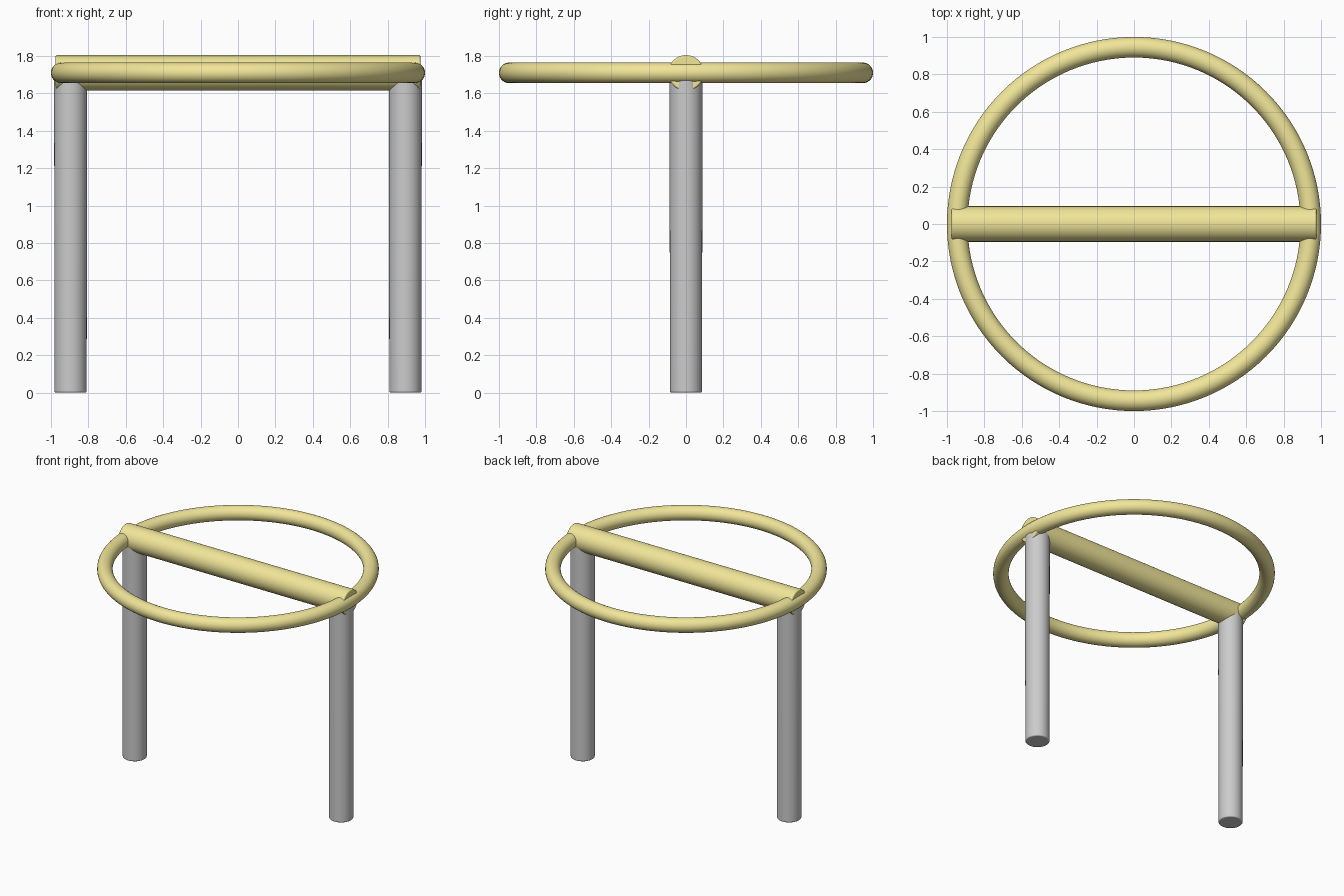
import bpy
from math import pi

if "Cube" in bpy.data.objects:
    bpy.data.objects.remove(bpy.data.objects["Cube"])

yellow = bpy.data.materials.new("pale_yellow")
yellow.diffuse_color = (0.88, 0.79, 0.32, 1)
yellow.use_nodes = True
yellow.node_tree.nodes["Principled BSDF"].inputs["Base Color"].default_value = yellow.diffuse_color

TOP = 1.71  # height of the ring and crossbar axis


def finish(name, angle, material=None):
    obj = bpy.context.object
    obj.name = name
    if material:
        obj.data.materials.append(material)
    bpy.ops.object.shade_smooth_by_angle(angle=angle)
    return obj


def rod(name, r1, r2, length, location, rotation=(0, 0, 0), material=None):
    """Round rod with slightly softened ends."""
    bpy.ops.mesh.primitive_cone_add(vertices=64, radius1=r1, radius2=r2, depth=length,
                                    location=location, rotation=rotation)
    obj = finish(name, pi / 6, material)
    bevel = obj.modifiers.new("soft_ends", 'BEVEL')
    bevel.width = 0.008
    bevel.segments = 3
    bevel.limit_method = 'ANGLE'
    bevel.angle_limit = pi / 4
    return obj


# Ring
bpy.ops.mesh.primitive_torus_add(major_radius=0.945, minor_radius=0.055,
                                 major_segments=128, minor_segments=32,
                                 location=(0, 0, TOP))
finish("seat_ring", pi / 6, yellow)

# Crossbar through the ring
rod("crossbar", 0.095, 0.095, 1.95, (0, 0, TOP), (0, pi / 2, 0), yellow)

# Legs, ending inside the crossbar
for side, x in (("left", -0.895), ("right", 0.895)):
    rod(side + "_leg", 0.086, 0.088, 1.70, (x, 0, 0.85))
